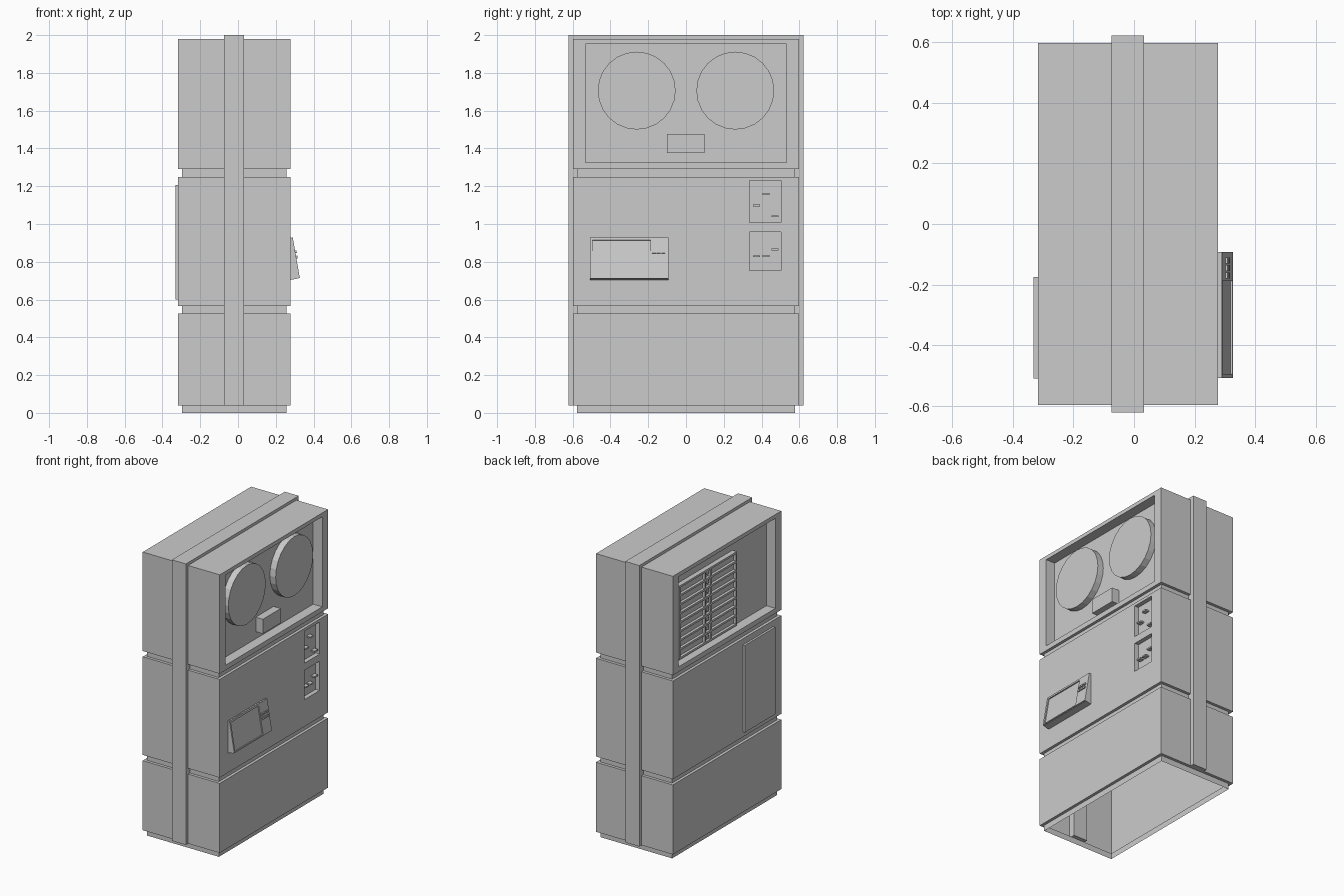
import bpy, bmesh, math
from mathutils import Vector, Matrix

if "Cube" in bpy.data.objects:
    bpy.data.objects.remove(bpy.data.objects["Cube"])


def finish(name, bm):
    me = bpy.data.meshes.new(name)
    bm.to_mesh(me)
    bm.free()
    ob = bpy.data.objects.new(name, me)
    bpy.context.collection.objects.link(ob)
    return ob


def add_box(bm, x, y, z, mat=Matrix()):
    size = [b - a for a, b in (x, y, z)]
    mid = [(a + b) / 2 for a, b in (x, y, z)]
    bmesh.ops.create_cube(bm, size=1, matrix=mat @ Matrix.Translation(mid) @ Matrix.Diagonal((*size, 1)))


def boxes(name, items, mat=Matrix()):
    bm = bmesh.new()
    for x, y, z in items:
        add_box(bm, x, y, z, mat)
    return finish(name, bm)


def extrude_profile(name, pts, axis, a, b):
    """Polygon of 2D points extruded along x or y."""
    bm = bmesh.new()
    place = (lambda p, t: (t, p[0], p[1])) if axis == 'x' else (lambda p, t: (p[0], t, p[1]))
    lo = [bm.verts.new(place(p, a)) for p in pts]
    hi = [bm.verts.new(place(p, b)) for p in pts]
    bm.faces.new(lo)
    bm.faces.new(hi[::-1])
    for i in range(len(pts)):
        j = (i + 1) % len(pts)
        bm.faces.new((lo[j], lo[i], hi[i], hi[j]))
    bmesh.ops.recalc_face_normals(bm, faces=bm.faces)
    return finish(name, bm)


def recess(bm, x, y, z, depth):
    """Sink a rectangle of the flat side face at x inward by depth."""
    def inside(f):
        c = f.calc_center_median()
        return abs(c.x - x) < 1e-4 and abs(f.normal.x) > .9
    for axis, span in ((1, y), (2, z)):
        for v in span:
            bm.normal_update()
            fs = [f for f in bm.faces if inside(f)
                  and min(w.co[2] for w in f.verts) < z[1] and max(w.co[2] for w in f.verts) > z[0]]
            geom = list({g for f in fs for g in (f, *f.edges, *f.verts)})
            co, no = Vector(), Vector()
            co[axis], no[axis] = v, 1
            bmesh.ops.bisect_plane(bm, geom=geom, dist=1e-5, plane_co=co, plane_no=no)
    bm.normal_update()
    fs = []
    for f in bm.faces:
        c = f.calc_center_median()
        if inside(f) and y[0] < c.y < y[1] and z[0] < c.z < z[1]:
            fs.append(f)
    out = bmesh.ops.extrude_face_region(bm, geom=fs)['geom']
    old = [f for f in fs if f.is_valid and f not in out]
    if old:
        bmesh.ops.delete(bm, geom=old, context='FACES_ONLY')
    vs = [g for g in out if isinstance(g, bmesh.types.BMVert)]
    bmesh.ops.translate(bm, vec=(-math.copysign(depth, x), 0, 0), verts=vs)


# cabinet shell: stacked rings, open underneath, grooves between sections
XL, XR, Y = -.317, .277, .597
levels = [(0, 1), (.04, 1), (.04, 0), (.525, 0), (.525, 1), (.565, 1), (.565, 0),
          (1.25, 0), (1.25, 1), (1.29, 1), (1.29, 0), (1.98, 0)]
bm = bmesh.new()
rings = []
for z, neck in levels:
    d = .02 * neck
    rings.append([bm.verts.new(p) for p in ((XL + d, -Y + d, z), (XR - d, -Y + d, z),
                                            (XR - d, Y - d, z), (XL + d, Y - d, z))])
for lo, hi in zip(rings, rings[1:]):
    for i in range(4):
        j = (i + 1) % 4
        bm.faces.new((lo[i], lo[j], hi[j], hi[i]))
bm.faces.new(rings[-1])
window = ((-.533, .533), (1.325, 1.953))
recess(bm, XR, *window, .07)
recess(bm, XL, *window, .07)
slots = [(1.007, 1.23), (.753, .957)]
for z in slots:
    recess(bm, XR, (.337, .503), z, .03)
finish("cabinet", bm)

# band around front, top and back
o, i = .622, .55
extrude_profile("band", [(-o, .04), (-i, .04), (-i, 1.94), (i, 1.94), (i, .04), (o, .04), (o, 2), (-o, 2)],
                'x', -.075, .033)

# tape reels and the head block between them
for name, y in (("left_reel", -.261), ("right_reel", .261)):
    bm = bmesh.new()
    bmesh.ops.create_cone(bm, cap_ends=True, segments=24, radius1=.206, radius2=.206, depth=.045,
                          matrix=Matrix.Translation((.2295, y, 1.706)) @ Matrix.Rotation(math.pi / 2, 4, 'Y'))
    finish(name, bm)
boxes("head_block", [((.207, .262), (-.1, .097), (1.375, 1.476))])

# sliders inside the two small recesses
levers = [(.374, 1.097), (.423, 1.158), (.471, 1.041), (.374, .829), (.423, .83), (.471, .864)]
boxes("sliders", [((.247, .275), (y - .018, y + .018), (z - .005, z + .005)) for y, z in levers])

# sloped console with a sunken screen
top, bot = Vector((.29, 0, .928)), Vector((.327, 0, .715))
c0, c1 = -.508, -.093
extrude_profile("console", [(XR, .928), (.282, .928), (.319, .716), (.319, .712), (XR, .704)], 'y', c0, c1)
# local frame on the slope: x outward, z up the slope
up = (top - bot).normalized()
out = Vector((up.z, 0, -up.x))
M = Matrix(((out.x, 0, up.x, bot.x), (0, 1, 0, 0), (out.z, 0, up.z, bot.z), (0, 0, 0, 1)))
L = (top - bot).length
s0, s1, b0, b1 = -.495, -.188, .008, L - .014
boxes("console_frame", [((-.009, 0), (c0, s0), (0, L)), ((-.009, 0), (s1, c1), (0, L)),
                        ((-.009, 0), (s0, s1), (0, b0)), ((-.009, 0), (s0, s1), (b1, L))], M)
boxes("console_keys", [((-.002, .007), (y - .01, y + .01), (h, h + .014))
                       for h in (.104, .132) for y in (-.17, -.145, -.12)], M)

# rack of slots in the rear window
fx, bx = -.281, -.247
y0, y1, z0, z1, rows = -.16, .475, 1.34, 1.855, 8
ym, step = (y0 + y1) / 2, (z1 - z0) / rows
parts = [((-.262, bx), (y0, y1), (z0, z1))]
parts += [((fx, -.262), (a, b), (z0, z1)) for a, b in
          ((y0, y0 + .012), (ym - .037, ym - .025), (ym + .025, ym + .037), (y1 - .012, y1))]
for k in range(rows + 1):
    z = z0 + k * (z1 - z0 - .014) / rows
    parts.append(((fx, -.262), (y0 + .012, y1 - .012), (z, z + .014)))
boxes("slot_rack", parts)
boxes("rack_latches", [((-.278, -.262), (ym - .012, ym + .012), (z0 + (k + .4) * step, z0 + (k + .75) * step))
                       for k in range(rows)])

# rear access panel
boxes("access_panel", [((-.332, XL), (-.51, -.175), (.6, 1.207))])
